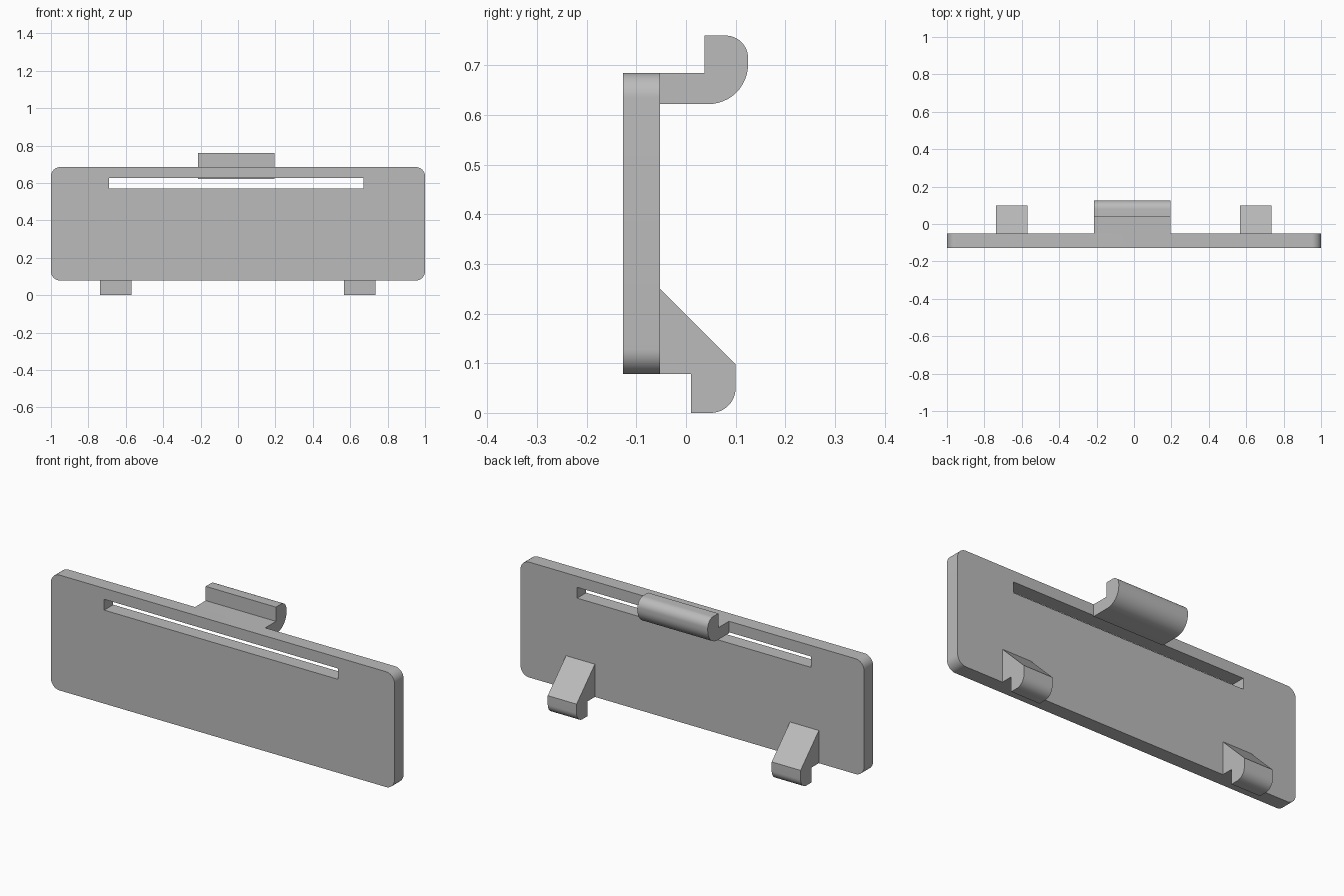
import bpy, bmesh
from math import cos, sin, radians
from mathutils import Vector

if "Cube" in bpy.data.objects:
    bpy.data.objects.remove(bpy.data.objects["Cube"], do_unlink=True)

grey = bpy.data.materials.new("plain grey")
grey.use_nodes = True
grey.diffuse_color = (0.5, 0.5, 0.5, 1)
grey.node_tree.nodes["Principled BSDF"].inputs["Base Color"].default_value = (0.5, 0.5, 0.5, 1)


def arc(u, v, r, start, end, steps=12):
    """Points on an arc, angles in degrees."""
    angles = [radians(start + (end - start) * i / steps) for i in range(steps + 1)]
    return [(u + r * cos(a), v + r * sin(a)) for a in angles]


def prism(name, profile, axis, low, high):
    """Extrude a closed profile along x (profile in y, z) or y (profile in x, z)."""
    bm = bmesh.new()
    place = (lambda u, v: (low, u, v)) if axis == "x" else (lambda u, v: (u, low, v))
    face = bm.faces.new([bm.verts.new(place(u, v)) for u, v in profile])
    out = bmesh.ops.extrude_face_region(bm, geom=[face], use_keep_orig=True)
    shift = Vector((high - low, 0, 0)) if axis == "x" else Vector((0, high - low, 0))
    moved = [g for g in out["geom"] if isinstance(g, bmesh.types.BMVert)]
    bmesh.ops.translate(bm, verts=moved, vec=shift)
    bmesh.ops.recalc_face_normals(bm, faces=bm.faces)
    mesh = bpy.data.meshes.new(name)
    bm.to_mesh(mesh)
    bm.free()
    mesh.materials.append(grey)
    obj = bpy.data.objects.new(name, mesh)
    bpy.context.collection.objects.link(obj)
    return obj


# Plate with rounded corners
BACK, BOTTOM, TOP, R = -0.052, 0.078, 0.685, 0.05
outline = (arc(1 - R, TOP - R, R, 0, 90) + arc(R - 1, TOP - R, R, 90, 180)
           + arc(R - 1, BOTTOM + R, R, 180, 270) + arc(1 - R, BOTTOM + R, R, 270, 360))
plate = prism("plate", outline, "y", -0.127, BACK)

# Long slot cut through the plate
slot = [(-0.69, 0.57), (0.67, 0.57), (0.67, 0.627), (-0.69, 0.627)]
cutter = prism("slot_cutter", slot, "y", -0.2, 0.02)
cutter.hide_render = True
cut = plate.modifiers.new("slot", "BOOLEAN")
cut.operation, cut.object, cut.solver = "DIFFERENCE", cutter, "EXACT"
bpy.context.view_layer.update()
plate.data = bpy.data.meshes.new_from_object(
    plate.evaluated_get(bpy.context.evaluated_depsgraph_get()))
plate.modifiers.clear()
bpy.data.objects.remove(cutter, do_unlink=True)

# Upturned hook at the top of the back
hook = ([(BACK, TOP), (BACK, 0.622)] + arc(0.045, 0.702, 0.08, -90, 0)
        + arc(0.08, 0.715, 0.045, 0, 90) + [(0.037, 0.76), (0.037, TOP)])
parts = [plate, prism("top_hook", hook, "x", -0.214, 0.195)]

# Downturned feet with sloping braces
foot = ([(BACK, 0.25), (BACK, BOTTOM), (0.01, BOTTOM), (0.01, 0)]
        + arc(0.05, 0.05, 0.05, -90, 0) + [(0.1, 0.098)])
for name, x in (("right_foot", -0.737), ("left_foot", 0.567)):
    parts.append(prism(name, foot, "x", x, x + 0.168))

# Smooth the rounded edges, keep the corners sharp
bpy.ops.object.select_all(action="DESELECT")
for obj in parts:
    obj.select_set(True)
bpy.context.view_layer.objects.active = plate
bpy.ops.object.shade_smooth_by_angle(angle=radians(30))
